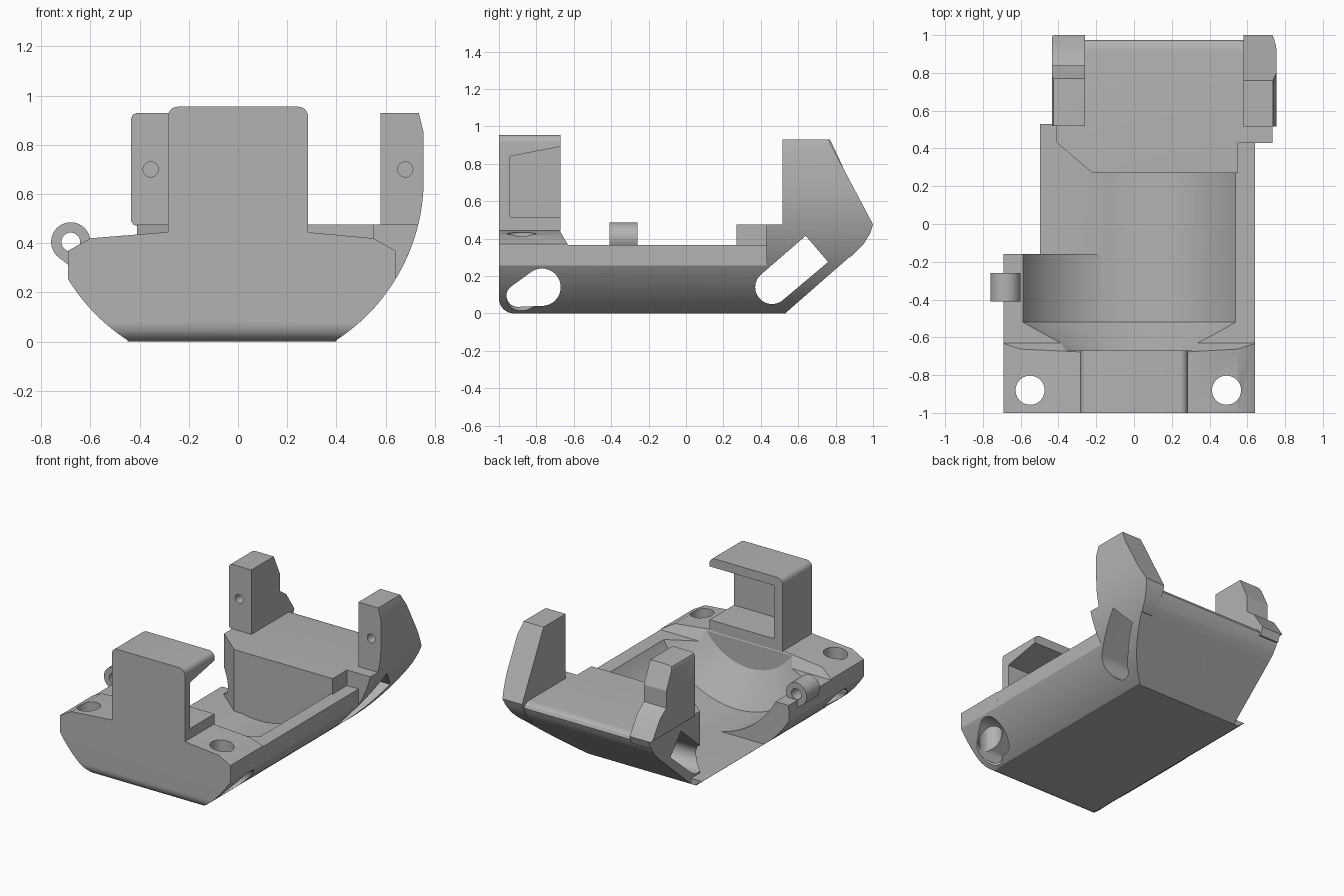
import bpy, bmesh, math
from mathutils import Vector
from mathutils.geometry import convex_hull_2d

if "Cube" in bpy.data.objects:
    bpy.data.objects.remove(bpy.data.objects["Cube"])

grey = bpy.data.materials.new("plain grey")
grey.use_nodes = True
grey.diffuse_color = (0.45, 0.45, 0.45, 1)
grey.node_tree.nodes["Principled BSDF"].inputs["Base Color"].default_value = grey.diffuse_color

CX, CZ, R = -0.025, 0.66, 0.78      # centre line and radius of the round hull


def add(name, bm):
    bmesh.ops.recalc_face_normals(bm, faces=bm.faces)
    me = bpy.data.meshes.new(name)
    bm.to_mesh(me)
    bm.free()
    ob = bpy.data.objects.new(name, me)
    bpy.context.collection.objects.link(ob)
    me.materials.append(grey)
    return ob


def prism(name, pts, axis, lo, hi):
    """Extrude a 2D outline along an axis."""
    place = {"x": lambda p, t: (t, p[0], p[1]),
             "y": lambda p, t: (p[0], t, p[1]),
             "z": lambda p, t: (p[0], p[1], t)}[axis]
    bm = bmesh.new()
    a = [bm.verts.new(place(p, lo)) for p in pts]
    b = [bm.verts.new(place(p, hi)) for p in pts]
    bm.faces.new(a)
    bm.faces.new(b)
    for i in range(len(pts)):
        j = (i + 1) % len(pts)
        bm.faces.new((a[i], a[j], b[j], b[i]))
    return add(name, bm)


def lathe_y(name, rings, n=96):
    """Solid of rings (y, radius) around the hull centre line."""
    bm = bmesh.new()
    loops = [[bm.verts.new((CX + r * math.cos(k * math.tau / n), y,
                            CZ + r * math.sin(k * math.tau / n))) for k in range(n)]
             for y, r in rings]
    bm.faces.new(loops[0])
    bm.faces.new(loops[-1])
    for a, b in zip(loops, loops[1:]):
        for k in range(n):
            j = (k + 1) % n
            bm.faces.new((a[k], a[j], b[j], b[k]))
    return add(name, bm)


def box(x0, x1, y0, y1, z0, z1):
    return prism("cutter", [(x0, y0), (x1, y0), (x1, y1), (x0, y1)], "z", z0, z1)


def boolean(target, tool, op="DIFFERENCE", keep=False):
    tool.hide_render = True
    mod = target.modifiers.new("cut", "BOOLEAN")
    mod.operation, mod.object, mod.solver = op, tool, "EXACT"
    dg = bpy.context.evaluated_depsgraph_get()
    me = bpy.data.meshes.new_from_object(target.evaluated_get(dg))
    target.modifiers.clear()
    target.data = me
    if not keep:
        bpy.data.objects.remove(tool)


def circle(x, y, r, n=40):
    return [(x + r * math.cos(k * math.tau / n), y + r * math.sin(k * math.tau / n))
            for k in range(n)]


def hull2d(pts):
    v = [Vector(p) for p in pts]
    return [tuple(v[i]) for i in convex_hull_2d(v)]


def arc(side, z0, z1, n=14):
    """Points on the round outer skin between two heights."""
    zs = [z0 + (z1 - z0) * i / n for i in range(n + 1)]
    return [(CX + side * math.sqrt(R * R - (z - CZ) ** 2), z) for z in zs]


def section(rim):
    return arc(1, 0, 0.255) + rim + arc(-1, 0.255, 0)


# Main hull with raised front deck
hull = prism("hull", section([(0.64, 0.365), (-0.69, 0.365)]), "y", -0.9, 0.53)
deck = prism("deck", section([(0.64, 0.37), (0.55, 0.42), (0.28, 0.445),
                              (-0.29, 0.445), (-0.6, 0.42), (-0.69, 0.37)]), "y", -1, -0.63)
nose = [(-1 + 0.08 * (1 - math.cos(a)), 0.08 * (1 - math.sin(a)))
        for a in [i * math.pi / 16 for i in range(9)]]
boolean(deck, prism("nose", nose + [(-0.63, 0), (-0.63, 0.365), (-0.68, 0.45), (-1, 0.45)],
                    "x", -1, 1), "INTERSECT")
boolean(hull, box(-1, 1, -1.1, -0.7, -0.1, 1))
boolean(hull, deck, "UNION")

# Round cavity with conical front, open left side
boolean(hull, lathe_y("cavity", [(-0.67, 0.405), (-0.52, 0.635), (0.43, 0.635)]))
boolean(hull, box(-1, CX, -0.16, 0.6, 0.04, 1))
boolean(hull, box(-0.4, 1, 0.44, 0.6, -0.1, 1))

# Vertical screw holes
for x in (-0.55, 0.49):
    boolean(hull, prism("screw_hole", circle(x, -0.88, 0.077), "z", -0.1, 1))

# Sloped rear block
rear_block = prism("rear_block", arc(1, 0, 0.475, 24) + [(-0.41, 0.475), (-0.41, 0)],
                   "y", 0.2, 1.1)
boolean(rear_block, prism("rear_side", [(0.2, 0), (0.53, 0), (0.89, 0.315), (0.93, 0.355),
                                        (0.96, 0.4), (0.975, 0.44), (0.965, 0.46),
                                        (0.945, 0.472), (0.92, 0.475), (0.2, 0.475)],
                          "x", -1, 1), "INTERSECT")
boolean(rear_block, prism("rear_plan", [(-0.42, 0.44), (-0.22, 0.27), (0.55, 0.27),
                                        (0.55, 0.43), (0.8, 0.43), (0.8, 1.1), (-0.42, 1.1)],
                          "z", -0.1, 1), "INTERSECT")

# Rear arms
right_arm = prism("left_rear_arm", [(0.58, 0.3)] + arc(1, 0.3, 0.66)
                  + [(0.755, 0.85), (0.735, 0.93), (0.58, 0.93)], "y", 0.4, 1.1)
boolean(right_arm, prism("arm_side", [(0.515, 0.25), (0.82, 0.25), (0.9, 0.32), (0.95, 0.37),
                                      (0.985, 0.43), (1, 0.475), (0.76, 0.93), (0.515, 0.93)],
                         "x", 0, 1), "INTERSECT")
left_arm = prism("right_rear_arm", [(0.52, 0.44), (0.98, 0.42), (1, 0.475), (0.91, 0.61),
                                    (0.84, 0.66), (0.84, 0.78), (0.77, 0.93), (0.52, 0.93)],
                 "x", -0.435, -0.26)
boolean(left_arm, prism("arm_front", [(-0.41, 0.4), (-0.2, 0.4), (-0.2, 1), (-0.41, 0.93),
                                      (-0.427, 0.923), (-0.435, 0.905), (-0.435, 0.49),
                                      (-0.425, 0.475), (-0.41, 0.47)], "y", 0, 1.1), "INTERSECT")
for arm, x in ((right_arm, 0.68), (left_arm, -0.355)):
    boolean(arm, prism("pin_hole", circle(x, 0.7, 0.031, 24), "y", 0.4, 0.66))

# Side slots running through the whole width
front_slot = prism("front_slot", hull2d(circle(-0.9, 0.095, 0.06) + circle(-0.77, 0.14, 0.1)),
                   "x", -1, 1)
boolean(hull, front_slot)
rear_slot = prism("rear_slot", hull2d(circle(0.46, 0.14, 0.09) + [(0.64, 0.415), (0.76, 0.275)]),
                  "x", -1, 1)
for part in (hull, rear_block, right_arm):
    boolean(part, rear_slot, keep=True)
bpy.data.objects.remove(rear_slot)

# Front tower, hollow towards the back and one side
corner = [(0.04 * math.cos(a), 0.04 * math.sin(a)) for a in [i * math.pi / 12 for i in range(7)]]
outline = ([(0.285, 0.44)] + [(0.245 + x, 0.915 + z) for x, z in corner]
           + [(-0.245 - x, 0.915 + z) for x, z in reversed(corner)] + [(-0.285, 0.44)])
tower = prism("front_tower", outline, "y", -1, -0.67)
boolean(tower, prism("pocket", [(-0.94, 0.515), (-0.94, 0.84), (-0.6, 0.905), (-0.6, 0.515)],
                     "x", -0.22, 0.5))

# Cable lug
lug = prism("lug", hull2d(circle(-0.68, 0.405, 0.08) + [(-0.688, 0.31), (-0.615, 0.36)]),
            "y", -0.41, -0.26)
boolean(lug, prism("lug_hole", circle(-0.68, 0.405, 0.038), "y", -0.5, -0.2))

# Thin base plate
base = prism("base_plate", [(-0.45, 0), (0.4, 0), (0.4, 0.018), (-0.45, 0.018)],
             "y", -0.92, 0.53)

# Smooth curved skins, keep sharp edges
bpy.ops.object.select_all(action="DESELECT")
for ob in (hull, rear_block, right_arm, left_arm, tower, lug, base):
    ob.select_set(True)
bpy.context.view_layer.objects.active = hull
bpy.ops.object.shade_smooth_by_angle(angle=math.radians(25))
